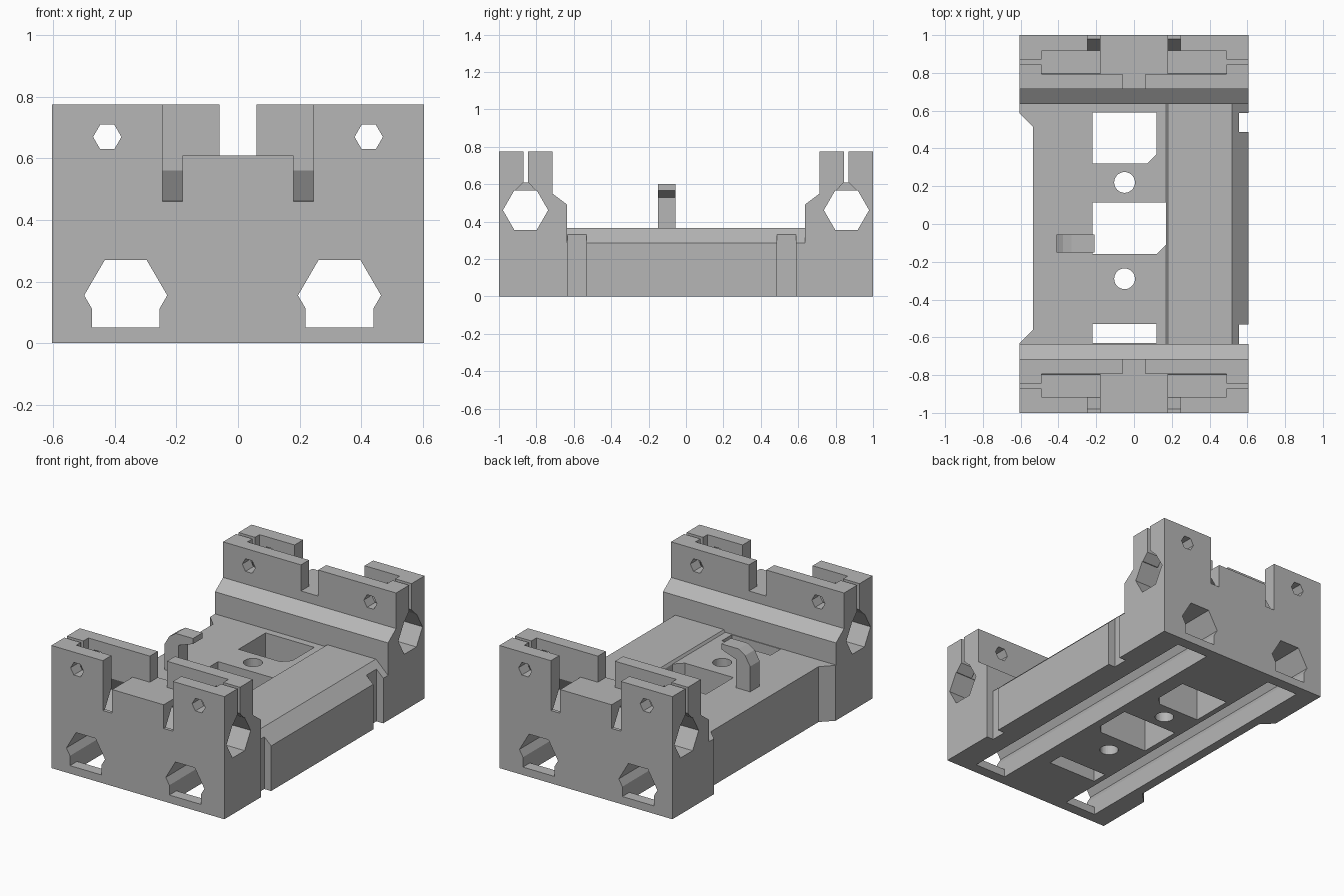
import bpy, bmesh, math

if "Cube" in bpy.data.objects:
    bpy.data.objects.remove(bpy.data.objects["Cube"], do_unlink=True)

grey = bpy.data.materials.new("plastic grey")
grey.use_nodes = True
grey.diffuse_color = (0.47, 0.47, 0.47, 1)
grey.node_tree.nodes["Principled BSDF"].inputs["Base Color"].default_value = (0.47, 0.47, 0.47, 1)


def prism(name, pts, axis, a, b):
    """Extrude a 2D outline along an axis from a to b."""
    place = {"x": lambda u, v, w: (w, u, v),
             "y": lambda u, v, w: (u, w, v),
             "z": lambda u, v, w: (u, v, w)}[axis]
    bm = bmesh.new()
    low = [bm.verts.new(place(u, v, a)) for u, v in pts]
    top = [bm.verts.new(place(u, v, b)) for u, v in pts]
    bm.faces.new(low)
    bm.faces.new(top)
    n = len(pts)
    for i in range(n):
        j = (i + 1) % n
        bm.faces.new((low[i], low[j], top[j], top[i]))
    bmesh.ops.recalc_face_normals(bm, faces=bm.faces)
    mesh = bpy.data.meshes.new(name)
    bm.to_mesh(mesh)
    bm.free()
    mesh.materials.append(grey)
    obj = bpy.data.objects.new(name, mesh)
    bpy.context.scene.collection.objects.link(obj)
    return obj


def box(name, x0, x1, y0, y1, z0, z1):
    return prism(name, [(x0, y0), (x1, y0), (x1, y1), (x0, y1)], "z", z0, z1)


def ring(u, v, r, n):
    return [(u + r * math.cos(math.tau * i / n), v + r * math.sin(math.tau * i / n)) for i in range(n)]


def combine(target, tool, operation):
    """Apply one boolean and remove its tool."""
    tool.hide_render = True
    mod = target.modifiers.new("shape", "BOOLEAN")
    mod.operation, mod.solver, mod.object = operation, "EXACT", tool
    dg = bpy.context.evaluated_depsgraph_get()
    mesh = bpy.data.meshes.new_from_object(target.evaluated_get(dg))
    target.modifiers.clear()
    target.data = mesh
    bpy.data.objects.remove(tool, do_unlink=True)


W = 0.605
# Deck with a raised, bevelled strip on one side
carriage = prism("carriage", [(-W, 0), (W, 0), (W, 0.285), (0.52, 0.365), (0.18, 0.365),
                              (0.17, 0.35), (-W, 0.35)], "y", -0.7, 0.7)

# End blocks
block = [(1, 0), (0.635, 0), (0.635, 0.49), (0.715, 0.55), (0.715, 0.775), (1, 0.775)]
for s in (-1, 1):
    combine(carriage, prism("end_block", [(s * y, z) for y, z in block], "x", -W, W), "UNION")

cutters = []
for s in (-1, 1):
    def ybox(name, x0, x1, y0, y1, z0, z1):
        a, b = sorted((s * y0, s * y1))
        cutters.append(box(name, x0, x1, a, b, z0, z1))

    # Cross bore, clamp gap and pockets above it
    cutters.append(prism("cross_bore", ring(s * 0.858, 0.461, 0.121, 6), "x", -0.7, 0.7))
    ybox("centre_gap", -0.19, 0.19, 0.915, 0.795, 0.61, 0.9)
    ybox("outer_wall_gap", -0.245, 0.245, 1.1, 0.914, 0.61, 0.9)
    ybox("inner_wall_gap", -0.06, 0.06, 0.8, 0.65, 0.61, 0.9)
    neck = [(0.92, 0.56), (0.87, 0.61), (0.87, 0.9), (0.845, 0.9), (0.845, 0.61), (0.797, 0.56)]
    for t in (-1, 1):
        cutters.append(prism("clamp_slit", [(s * y, z) for y, z in neck], "x",
                             min(t * 0.48, t * 0.7), max(t * 0.48, t * 0.7)))
        x0, x1 = sorted((t * 0.18, t * 0.49))
        ybox("top_pocket", x0, x1, 0.915, 0.795, 0.5, 0.9)
        x0, x1 = sorted((t * 0.18, t * 0.245))
        ybox("tie_slot", x0, x1, 1.1, 0.914, 0.46, 0.9)
        cutters.append(prism("bolt_hole", ring(t * 0.425, 0.67, 0.046, 6), "y",
                             min(s * 0.65, s * 1.1), max(s * 0.65, s * 1.1)))

# Lengthwise rod channels, open below between the end sills
for cx in (-0.365, 0.33):
    outline = [(-0.11, 0.05), (0.11, 0.05), (0.11, 0.112), (0.135, 0.155), (0.068, 0.27),
               (-0.068, 0.27), (-0.135, 0.155), (-0.11, 0.112)]
    cutters.append(prism("rod_channel", [(cx + x, z) for x, z in outline], "y", -1.1, 1.1))
    cutters.append(box("channel_opening", cx - 0.11, cx + 0.11, -0.93, 0.93, -0.1, 0.08))

# Windows and round holes in the deck
cutters.append(prism("back_window", [(-0.22, 0.32), (0.07, 0.32), (0.12, 0.37), (0.12, 0.59),
                                     (-0.22, 0.59)], "z", -0.1, 0.5))
cutters.append(prism("middle_window", [(-0.22, -0.16), (0.12, -0.16), (0.17, -0.11), (0.17, 0.115),
                                       (-0.22, 0.115)], "z", -0.1, 0.5))
cutters.append(box("front_window", -0.22, 0.12, -0.63, -0.53, -0.1, 0.48))
for y in (-0.29, 0.22):
    cutters.append(prism("deck_hole", ring(-0.05, y, 0.055, 32), "z", -0.1, 0.5))

# Side recess and two side notches
cutters.append(prism("side_recess", [(-0.535, -0.56), (-0.535, 0.515), (-0.615, 0.595),
                                     (-0.7, 0.595), (-0.7, -0.634), (-0.609, -0.634)], "z", -0.1, 0.48))
for y0, y1 in ((-0.634, -0.533), (0.487, 0.587)):
    cutters.append(box("side_notch", 0.557, 0.7, y0, y1, -0.1, 0.48))

for c in cutters:
    combine(carriage, c, "DIFFERENCE")

# Hook standing on the deck
prism("hook", [(-0.41, 0.345), (-0.31, 0.345), (-0.31, 0.53), (-0.21, 0.565), (-0.21, 0.6),
               (-0.33, 0.6), (-0.375, 0.57), (-0.41, 0.51)], "y", -0.15, -0.055)
